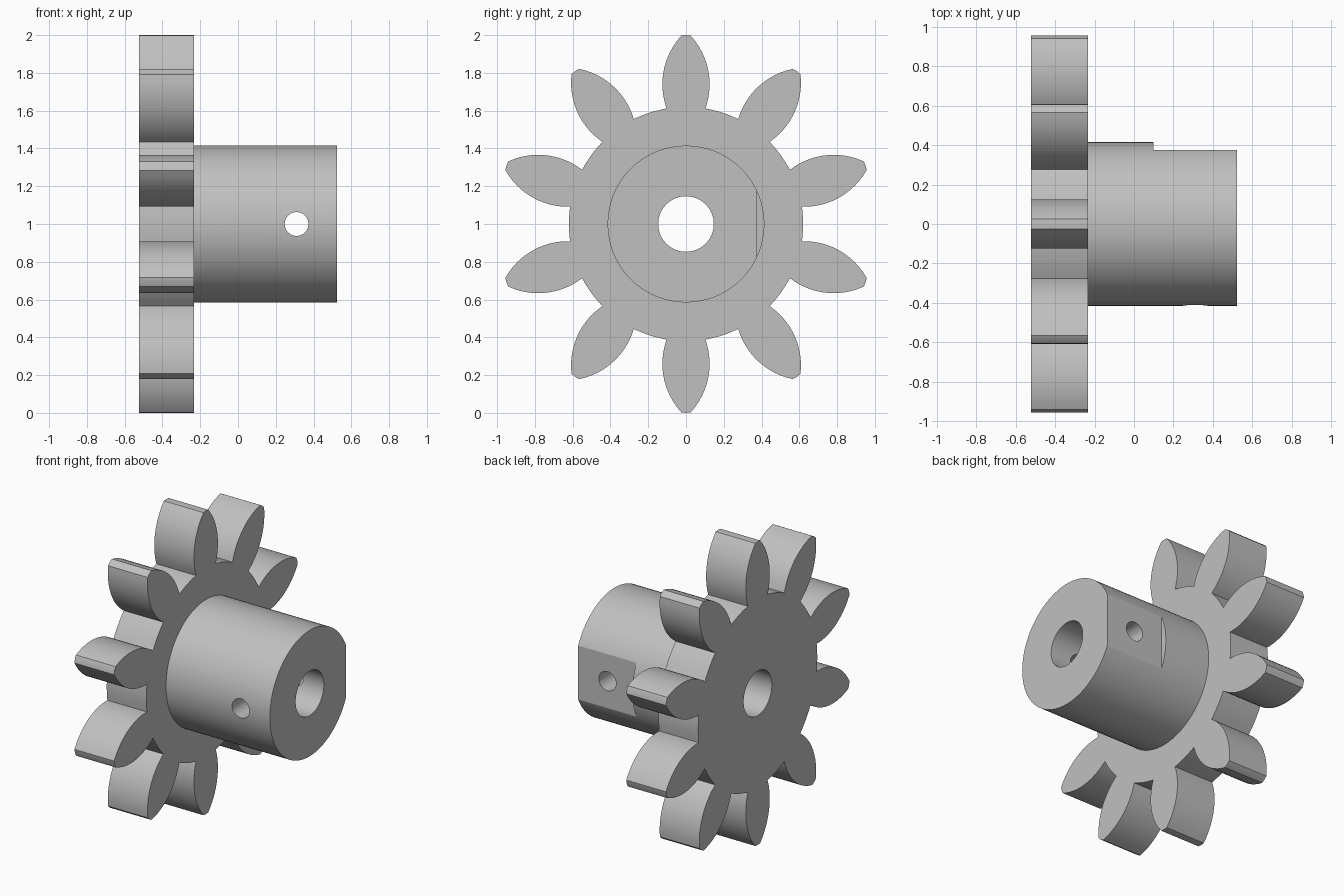
import bpy
import bmesh
from math import sin, cos, atan2, hypot, pi, sqrt, radians
from mathutils import Matrix, Vector

if "Cube" in bpy.data.objects:
    bpy.data.objects.remove(bpy.data.objects["Cube"], do_unlink=True)

TEETH = 10
ROOT_R, TIP_R = 0.62, 1.0
GEAR_X0, GEAR_X1, HUB_X1 = -0.523, -0.234, 0.523
HUB_R, BORE_R, PIN_R = 0.415, 0.147, 0.063
FLAT_Y, FLAT_X, PIN_X = 0.375, 0.1, 0.31
AXIS = Vector((0, 0, 1))

steel = bpy.data.materials.new("plain grey steel")
steel.use_nodes = True
GREY = (0.53, 0.53, 0.53, 1)
steel.diffuse_color = GREY
steel.node_tree.nodes["Principled BSDF"].inputs["Base Color"].default_value = GREY


def prism(name, outline, x0, x1):
    """Extrude a (y, z) outline along x, around the shaft axis."""
    bm = bmesh.new()
    face = bm.faces.new([bm.verts.new((x0, y, z + AXIS.z)) for y, z in outline])
    ext = bmesh.ops.extrude_face_region(bm, geom=[face])
    moved = [g for g in ext["geom"] if isinstance(g, bmesh.types.BMVert)]
    bmesh.ops.translate(bm, verts=moved, vec=(x1 - x0, 0, 0))
    bmesh.ops.recalc_face_normals(bm, faces=bm.faces)
    mesh = bpy.data.meshes.new(name)
    bm.to_mesh(mesh)
    bm.free()
    mesh.materials.append(steel)
    obj = bpy.data.objects.new(name, mesh)
    bpy.context.collection.objects.link(obj)
    return obj


def circle(r, n):
    return [(r * cos(2 * pi * i / n), r * sin(2 * pi * i / n)) for i in range(n)]


def cut(obj, cutter):
    """Subtract the cutter from the object and discard it."""
    cutter.hide_render = True
    mod = obj.modifiers.new("cut", "BOOLEAN")
    mod.operation, mod.solver, mod.object = "DIFFERENCE", "EXACT", cutter
    bpy.context.view_layer.objects.active = obj
    bpy.ops.object.modifier_apply(modifier=mod.name)
    bpy.data.objects.remove(cutter, do_unlink=True)


def gear_outline():
    """Leaf-shaped teeth with circular-arc flanks on a round root."""
    arc_r, arc_w, arc_h = 0.38, -0.255, 0.74
    base_h, tip_h, steps = 0.612, 0.997, 14
    flank = []
    for i in range(steps + 1):
        h = base_h + (tip_h - base_h) * i / steps
        flank.append((arc_w + sqrt(arc_r ** 2 - (h - arc_h) ** 2), h))
    tooth = [(-w, h) for w, h in flank] + [(0, TIP_R)] + flank[::-1]
    base = atan2(*flank[0])
    pitch = 2 * pi / TEETH
    root = [base + (pitch - 2 * base) * i / 6 for i in range(1, 6)]
    section = tooth + [(ROOT_R * sin(a), ROOT_R * cos(a)) for a in root]
    points = []
    for k in range(TEETH):
        for w, h in section:
            a, r = atan2(w, h) + k * pitch, hypot(w, h)
            points.append((r * sin(a), r * cos(a)))
    return points


# Toothed wheel and hub, both pierced by the shaft bore
gear_wheel = prism("gear_wheel", gear_outline(), GEAR_X0, GEAR_X1)
hub = prism("hub", circle(HUB_R, 96), GEAR_X1, HUB_X1)
for part in (gear_wheel, hub):
    cut(part, prism("bore_cutter", circle(BORE_R, 64), -1, 1))

# Flat milled on the back of the hub
flat = [(FLAT_Y, -0.5), (0.6, -0.5), (0.6, 0.5), (FLAT_Y, 0.5)]
cut(hub, prism("flat_cutter", flat, FLAT_X, 0.8))

# Cross hole for the locking pin
pin = prism("pin_cutter", circle(PIN_R, 40), -1, 1)
pin.data.transform(Matrix.Translation(AXIS + Vector((PIN_X, 0, 0)))
                   @ Matrix.Rotation(radians(90), 4, "Z")
                   @ Matrix.Translation(-AXIS))
cut(hub, pin)

# Smooth curved walls, keep machined edges crisp
for part in (gear_wheel, hub):
    bpy.ops.object.select_all(action="DESELECT")
    part.select_set(True)
    bpy.context.view_layer.objects.active = part
    bpy.ops.object.shade_smooth_by_angle(angle=radians(20))
